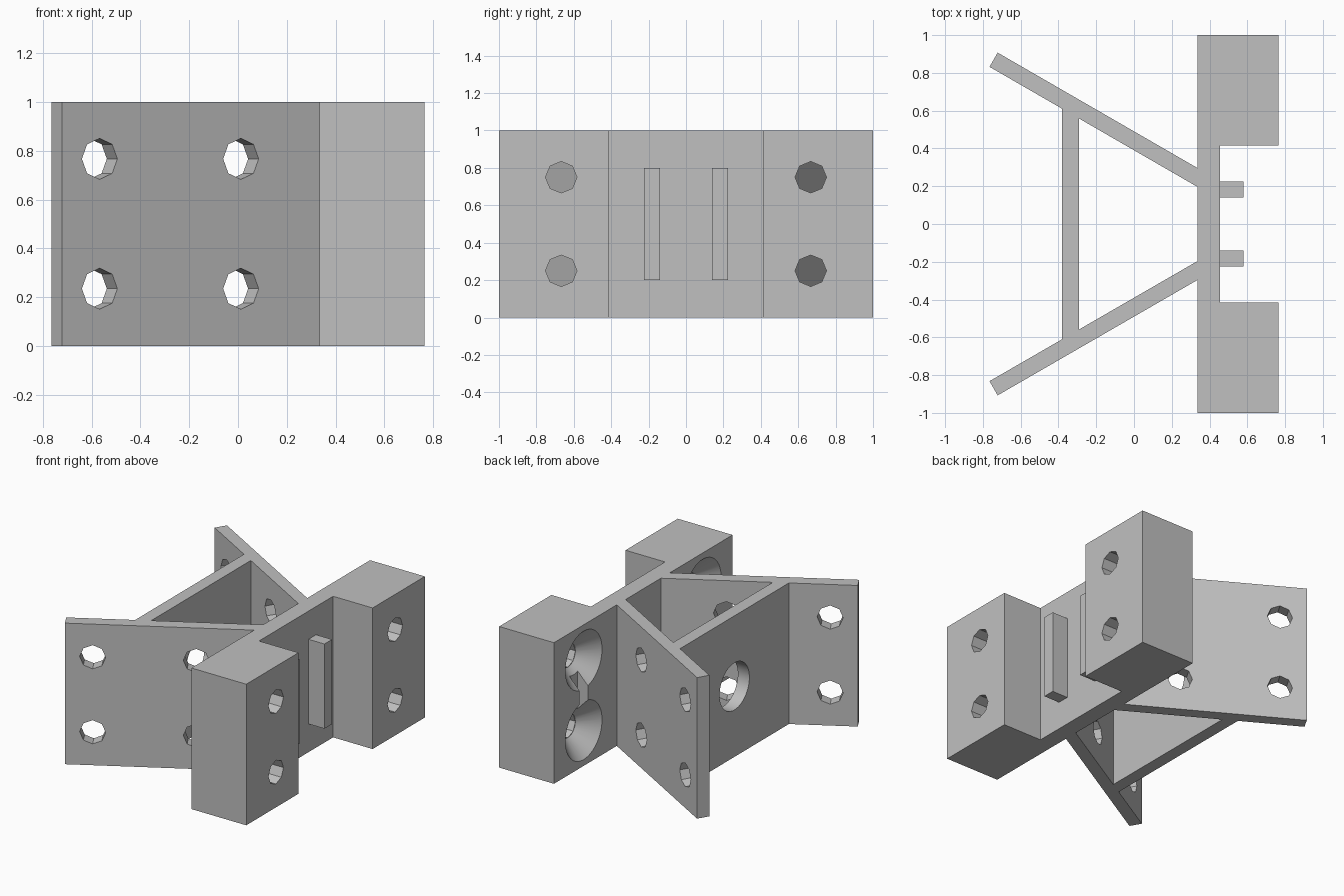
import bpy, bmesh
from math import radians, sqrt
from mathutils import Matrix, Vector

if "Cube" in bpy.data.objects:
    bpy.data.objects.remove(bpy.data.objects["Cube"], do_unlink=True)

grey = bpy.data.materials.new("light grey")
grey.use_nodes = True
grey.diffuse_color = (0.53, 0.53, 0.53, 1)
grey.node_tree.nodes["Principled BSDF"].inputs["Base Color"].default_value = grey.diffuse_color


def make_object(name, bm):
    bmesh.ops.recalc_face_normals(bm, faces=bm.faces[:])
    mesh = bpy.data.meshes.new(name)
    bm.to_mesh(mesh)
    bm.free()
    mesh.materials.append(grey)
    obj = bpy.data.objects.new(name, mesh)
    bpy.context.scene.collection.objects.link(obj)
    return obj


def prism(name, half, z0, z1):
    """Extrude a half outline, mirrored across y, from z0 to z1."""
    outline = half + [(x, -y) for x, y in reversed(half)]
    bm = bmesh.new()
    face = bm.faces.new([bm.verts.new((x, y, z0)) for x, y in outline])
    top = bmesh.ops.extrude_face_region(bm, geom=[face])["geom"]
    verts = [v for v in top if isinstance(v, bmesh.types.BMVert)]
    bmesh.ops.translate(bm, verts=verts, vec=(0, 0, z1 - z0))
    return make_object(name, bm)


def box(name, low, high):
    low, high = Vector(low), Vector(high)
    bm = bmesh.new()
    bmesh.ops.create_cube(bm, size=1, matrix=Matrix.Translation((low + high) / 2)
                          @ Matrix.Diagonal((high - low).to_4d()))
    return make_object(name, bm)


def drill(name, centre, r1, r2, depth, sides, turn=0):
    """Cylinder or cone lying along x, turned about z."""
    bm = bmesh.new()
    matrix = (Matrix.Translation(centre) @ Matrix.Rotation(radians(turn), 4, "Z")
              @ Matrix.Rotation(radians(90), 4, "Y"))
    bmesh.ops.create_cone(bm, cap_ends=True, segments=sides, radius1=r1, radius2=r2,
                          depth=depth, matrix=matrix)
    return make_object(name, bm)


# Bracket body: end blocks, web, splayed arms and cross plate in one outline
slope = 1 / sqrt(3)


def outer(x):
    return 0.297 - (x - 0.335) * slope


def inner(x):
    return 0.197 - (x - 0.335) * slope


body = prism("bracket_body", [
    (0.455, 0.415), (0.765, 0.415), (0.765, 1), (0.335, 1), (0.335, outer(0.335)),
    (-0.722, outer(-0.722)), (-0.765, inner(-0.765)), (-0.38, inner(-0.38))], 0, 1)

# Pocket between the arms and a round hole in the cross plate
cutters = [prism("pocket_cutter", [(0.335, inner(0.335)), (-0.29, inner(-0.29))], -0.1, 1.1),
           drill("round_hole_cutter", (-0.335, 0, 0.5), 0.167, 0.167, 0.2, 48)]

for side in (1, -1):
    # Arm holes
    for x in (-0.567, 0.012):
        for z in (0.235, 0.767):
            cutters.append(drill("arm_hole_cutter", (x, side * outer(x), z),
                                 0.084, 0.084, 0.3, 8, 60 * side))
    # Countersunk block holes, joined by a shallow slot
    for z in (0.25, 0.75):
        cutters.append(drill("block_hole_cutter", (0.55, side * 0.667, z),
                             0.084, 0.084, 0.5, 8))
        cutters.append(drill("countersink_cutter", (0.392, side * 0.667, z),
                             0.215, 0.083, 0.134, 48))
    cutters.append(box("slot_cutter", (0.3, side * 0.667 - 0.047, 0.25),
                       (0.415, side * 0.667 + 0.047, 0.75)))

for cutter in cutters:
    mod = body.modifiers.new(cutter.name, "BOOLEAN")
    mod.operation = "DIFFERENCE"
    mod.solver = "EXACT"
    mod.object = cutter

# Bake the cuts and drop the cutters
graph = bpy.context.evaluated_depsgraph_get()
baked = bpy.data.meshes.new_from_object(body.evaluated_get(graph))
body.modifiers.clear()
body.data = baked
for cutter in cutters:
    bpy.data.objects.remove(cutter, do_unlink=True)

# Upright ribs on the web
for name, y in (("left_rib", 0.14), ("right_rib", -0.225)):
    box(name, (0.45, y, 0.2), (0.58, y + 0.085, 0.8))

# Smooth the round holes, keep the rest crisp
bpy.ops.object.select_all(action="DESELECT")
body.select_set(True)
bpy.context.view_layer.objects.active = body
bpy.ops.object.shade_smooth_by_angle(angle=radians(30))
